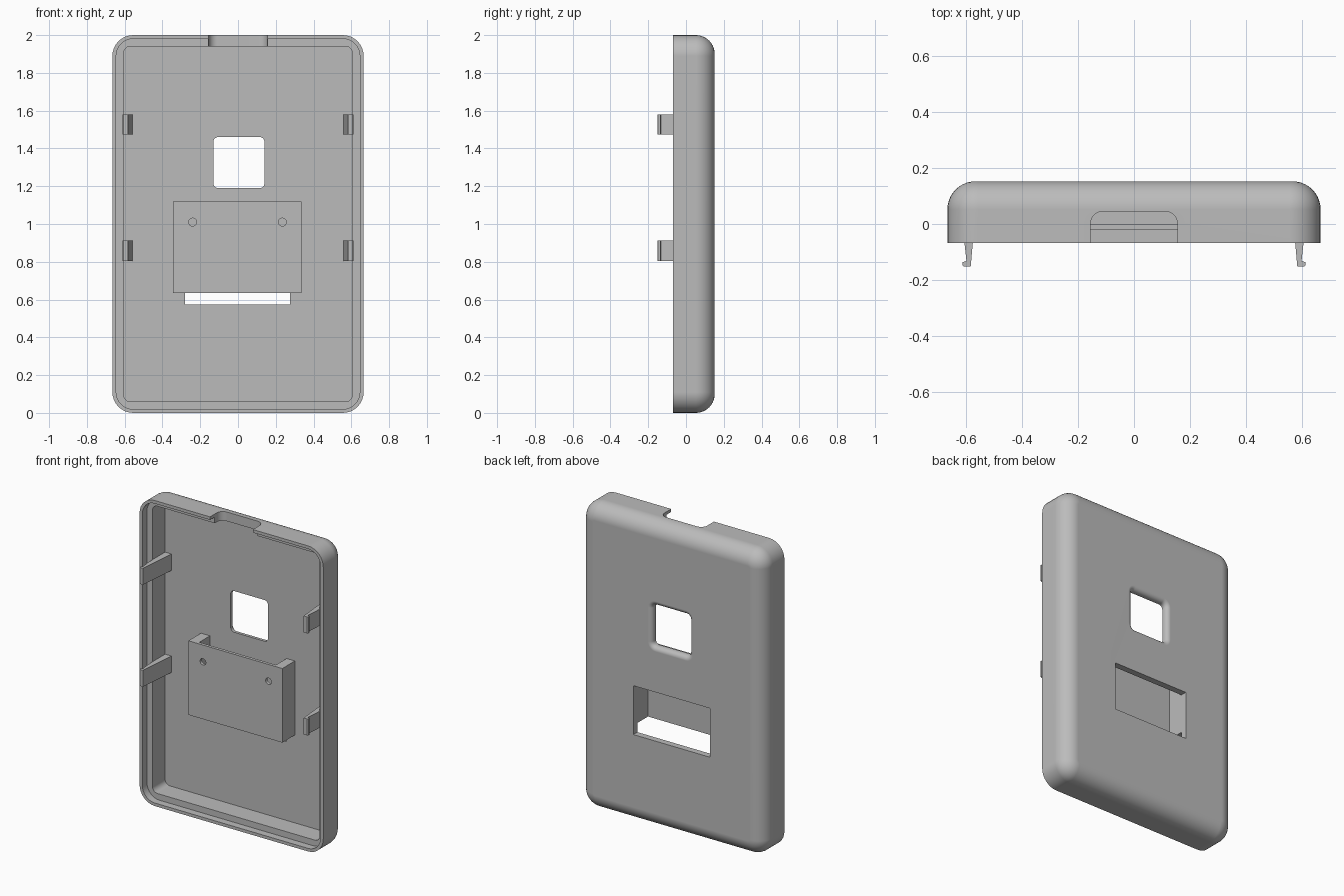
import bpy, bmesh
from math import sin, cos, pi

cube = bpy.data.objects.get("Cube")
if cube:
    bpy.data.objects.remove(cube, do_unlink=True)

grey = bpy.data.materials.new("plain_grey")
grey.use_nodes = True
grey.diffuse_color = (0.5, 0.5, 0.5, 1)
grey.node_tree.nodes["Principled BSDF"].inputs["Base Color"].default_value = (0.5, 0.5, 0.5, 1)

HALF_W, HEIGHT = 0.665, 2.0
RIM_Y, LEDGE_Y, FLOOR_Y, BACK_Y = -0.068, -0.02, 0.11, 0.152


def rounded(x0, x1, v0, v1, r, steps=8):
    """Outline of a rounded rectangle in two dimensions."""
    points = []
    corners = [(x1 - r, v1 - r), (x0 + r, v1 - r), (x0 + r, v0 + r), (x1 - r, v0 + r)]
    for quarter, (cx, cv) in enumerate(corners):
        for i in range(steps + 1):
            a = (quarter + i / steps) * pi / 2
            points.append((cx + r * cos(a), cv + r * sin(a)))
    return points


def along_y(x, v, d):
    return (x, d, v)


def along_z(x, v, d):
    return (x, v, d)


def loft(name, rings, place=along_y):
    """Solid skinned through (outline, depth) rings and capped at both ends."""
    bm = bmesh.new()
    loops = [[bm.verts.new(place(x, v, d)) for x, v in pts] for pts, d in rings]
    for a, b in zip(loops, loops[1:]):
        n = len(a)
        for i in range(n):
            bm.faces.new((a[i], a[(i + 1) % n], b[(i + 1) % n], b[i]))
    bm.faces.new(loops[0])
    bm.faces.new(loops[-1])
    bmesh.ops.recalc_face_normals(bm, faces=bm.faces)
    mesh = bpy.data.meshes.new(name)
    bm.to_mesh(mesh)
    bm.free()
    mesh.materials.append(grey)
    obj = bpy.data.objects.new(name, mesh)
    bpy.context.collection.objects.link(obj)
    return obj


def activate(obj):
    bpy.ops.object.select_all(action='DESELECT')
    obj.select_set(True)
    bpy.context.view_layer.objects.active = obj


def cut(obj, cutter):
    cutter.hide_render = True
    mod = obj.modifiers.new("cut", 'BOOLEAN')
    mod.operation, mod.solver, mod.object = 'DIFFERENCE', 'EXACT', cutter
    activate(obj)
    bpy.ops.object.modifier_apply(modifier=mod.name)
    bpy.data.objects.remove(cutter, do_unlink=True)


def smooth(obj):
    activate(obj)
    bpy.ops.object.shade_smooth_by_angle(angle=pi / 6)
    obj.modifiers.new("even_normals", 'WEIGHTED_NORMAL').keep_sharp = True


def inset_outline(inset, r):
    return rounded(-HALF_W + inset, HALF_W - inset, inset, HEIGHT - inset, r)


# Shell: outside with rounded back edge, continued inward over rim and ledge
fillet = 0.1
rings = [(inset_outline(0.06, 0.035), FLOOR_Y), (inset_outline(0.06, 0.035), LEDGE_Y),
         (inset_outline(0.02, 0.09), LEDGE_Y), (inset_outline(0.02, 0.09), RIM_Y),
         (inset_outline(0, 0.11), RIM_Y)]
for i in range(11):
    a = i / 10 * pi / 2
    inset = fillet * (1 - cos(a))
    rings.append((inset_outline(inset, 0.11 - inset), BACK_Y - fillet * (1 - sin(a))))
shell = loft("back_shell", rings)

# Square window, flared by a rounded edge on the outside
flare = 0.03
rings = [(rounded(-0.13, 0.14, 1.19, 1.46, 0.025), 0.05)]
for i in range(7):
    a = i / 6 * pi / 2
    o = flare * (1 - cos(a))
    rings.append((rounded(-0.13 - o, 0.14 + o, 1.19 - o, 1.46 + o, 0.025 + o),
                  BACK_Y - flare * (1 - sin(a))))
rings.append((rings[-1][0], 0.25))
cut(shell, loft("window_cutter", rings))

# Plain slot behind the holder
slot = [(-0.28, 0.575), (0.275, 0.575), (0.275, 0.895), (-0.28, 0.895)]
cut(shell, loft("slot_cutter", [(slot, 0.05), (slot, 0.25)]))

# Cable notch through the top wall
notch = rounded(-0.155, 0.155, -0.25, 0.045, 0.045)
cut(shell, loft("notch_cutter", [(notch, 1.9), (notch, 2.1)], along_z))
smooth(shell)

# Holder: front plate on two side walls, open at top and bottom
foot = FLOOR_Y + 0.005
channel = [(-0.345, foot), (-0.345, -0.02), (0.335, -0.02), (0.335, foot),
           (0.275, foot), (0.275, 0), (-0.28, 0), (-0.28, foot)]
holder = loft("holder", [(channel, 0.635), (channel, 1.12)], along_z)
for x in (-0.24, 0.235):
    hole = rounded(x - 0.021, x + 0.021, 0.989, 1.031, 0.0209, 6)
    cut(holder, loft("hole_cutter", [(hole, -0.1), (hole, 0.05)]))
smooth(holder)

# Snap clips: tapered arms with an outward hook at the tip
arm = [(0.61, foot), (0.604, -0.068), (0.597, -0.132), (0.612, -0.136),
       (0.612, -0.147), (0.605, -0.152), (0.582, -0.152), (0.558, foot)]
for side, side_name in ((1, "left"), (-1, "right")):
    for z, level in ((0.805, "lower"), (1.473, "upper")):
        outline = [(side * x, y) for x, y in arm]
        loft(f"{level}_{side_name}_clip", [(outline, z), (outline, z + 0.108)], along_z)
